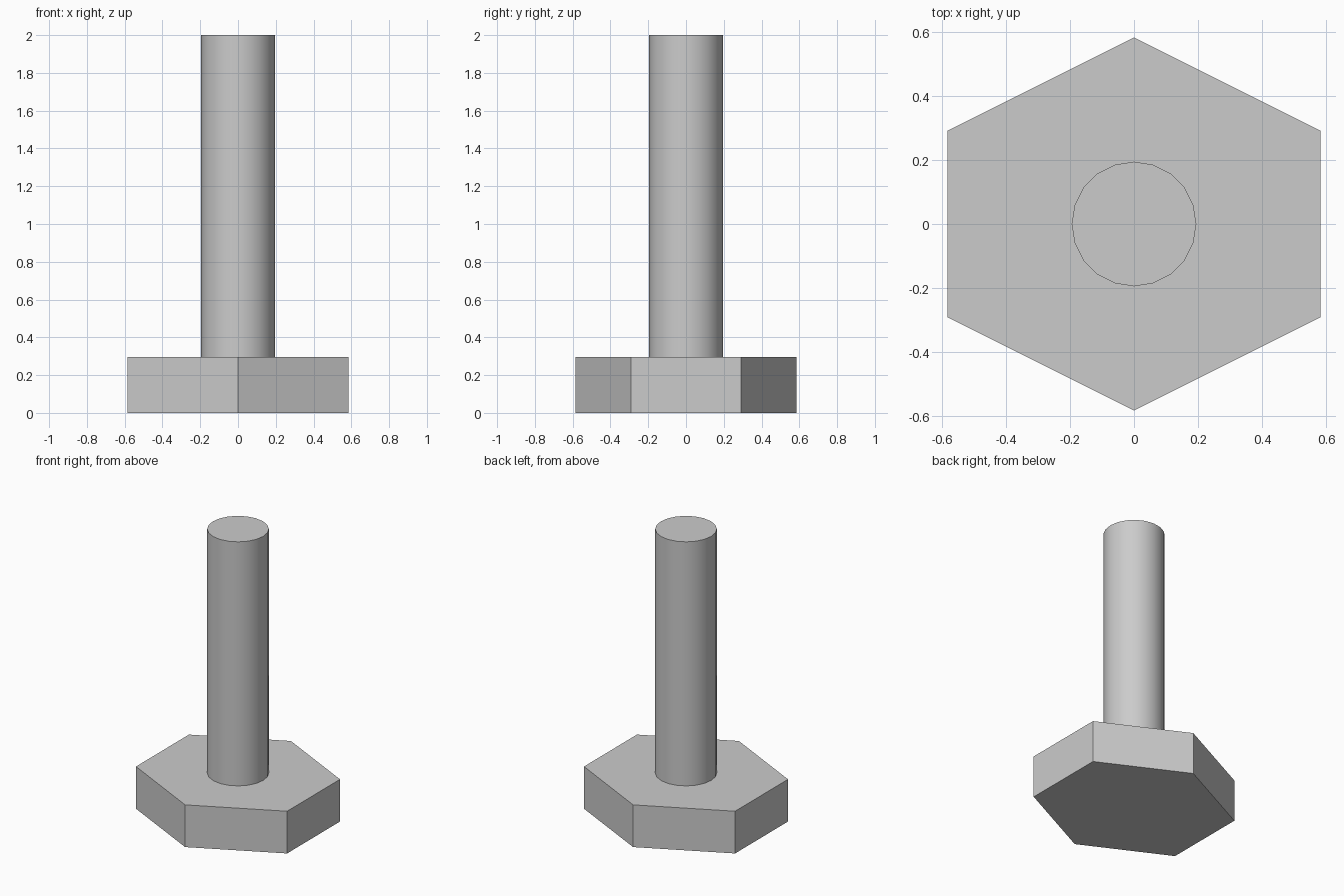
import bpy
import math

cube = bpy.data.objects.get("Cube")
if cube:
    bpy.data.objects.remove(cube, do_unlink=True)

HEAD_HALF = 0.584
HEAD_TOP = 0.295
SHANK_RADIUS = 0.195
TOTAL_HEIGHT = 2.0

# Single plain metal colour
steel = bpy.data.materials.new("steel_grey")
steel.use_nodes = True
colour = (0.6, 0.6, 0.6, 1)
steel.diffuse_color = colour
steel.node_tree.nodes["Principled BSDF"].inputs["Base Color"].default_value = colour


def prism(name, sides, radius, bottom, top):
    """Upright prism with a corner on the y axis."""
    bpy.ops.mesh.primitive_cylinder_add(
        vertices=sides, radius=radius, depth=top - bottom,
        location=(0, 0, (bottom + top) / 2))
    obj = bpy.context.object
    obj.name = name
    obj.data.materials.append(steel)
    return obj


# Hexagonal head, stretched so that its width equals its depth
head = prism("hex_head", 6, HEAD_HALF, 0, HEAD_TOP)
head.scale.x = 1 / math.cos(math.radians(30))
bpy.ops.object.transform_apply(location=False, rotation=False, scale=True)

# Round shank, smooth around its side
prism("shank", 20, SHANK_RADIUS, HEAD_TOP, TOTAL_HEIGHT)
bpy.ops.object.shade_smooth_by_angle(angle=math.radians(30))
